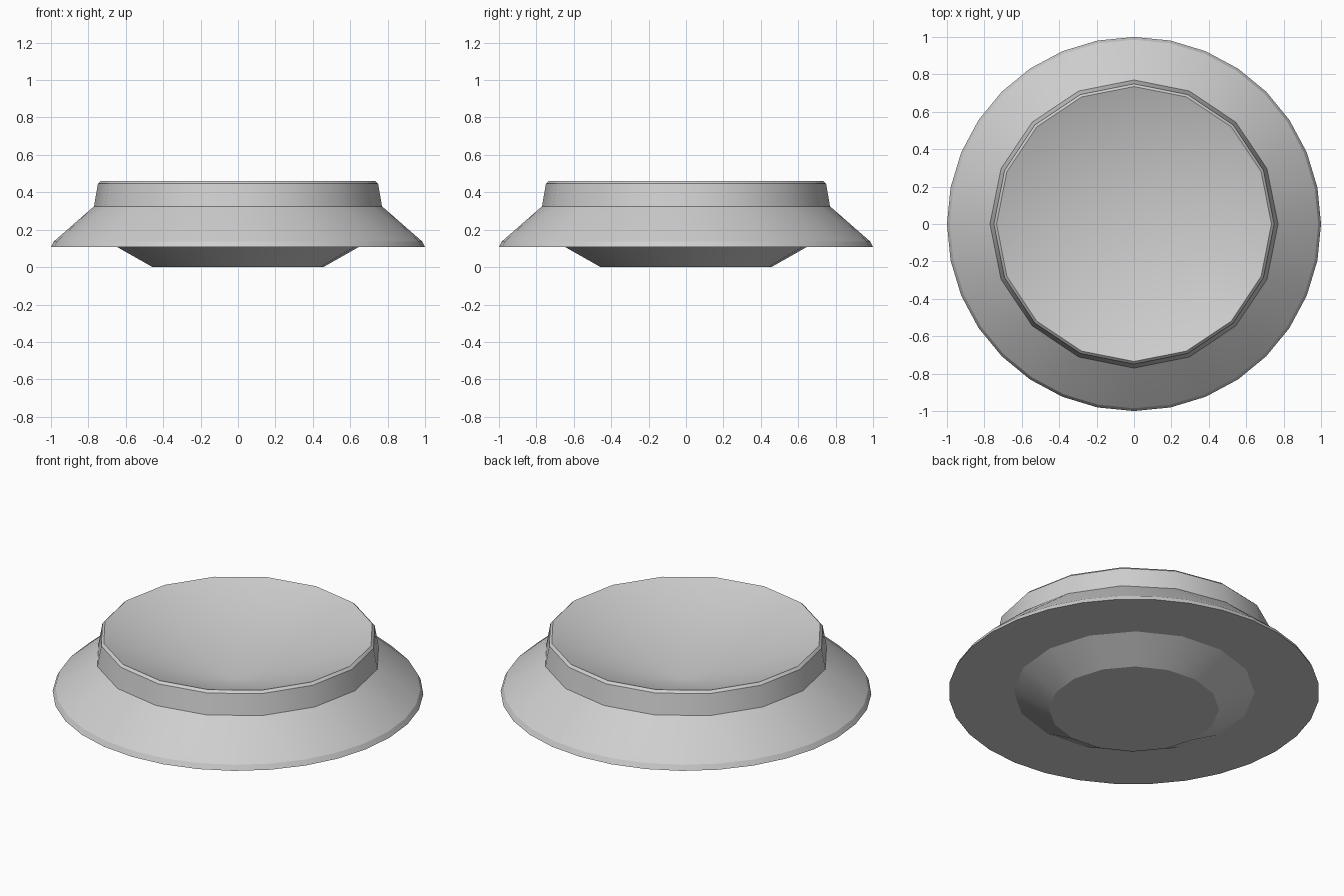
import bpy
import bmesh
import math

if "Cube" in bpy.data.objects:
    bpy.data.objects.remove(bpy.data.objects["Cube"])

grey = bpy.data.materials.new("light_grey")
grey.diffuse_color = (0.62, 0.62, 0.62, 1.0)
grey.use_nodes = True
grey.node_tree.nodes["Principled BSDF"].inputs["Base Color"].default_value = grey.diffuse_color


def ring(bm, sides, radius, z, turn=0.0):
    """Closed ring of vertices, optionally turned about z."""
    return [bm.verts.new((radius * math.cos(2 * math.pi * i / sides + turn),
                          radius * math.sin(2 * math.pi * i / sides + turn), z))
            for i in range(sides)]


def join_rings(bm, a, b):
    """Skin from ring a up to ring b; a may have twice as many sides as b."""
    n = len(b)
    for i in range(n):
        j = (i + 1) % n
        if len(a) == n:
            bm.faces.new((a[i], a[j], b[j], b[i]))
        else:
            left, mid, right = a[2 * i], a[2 * i + 1], a[(2 * i + 2) % len(a)]
            bm.faces.new((left, mid, b[i]))
            bm.faces.new((mid, b[j], b[i]))
            bm.faces.new((mid, right, b[j]))


def sharpen(bm, loop):
    """Keep a crisp crease along a ring."""
    for i, v in enumerate(loop):
        bm.edges.get((v, loop[(i + 1) % len(loop)])).smooth = False


def finish(bm, name):
    bmesh.ops.recalc_face_normals(bm, faces=bm.faces)
    for face in bm.faces:
        face.smooth = True
    mesh = bpy.data.meshes.new(name)
    bm.to_mesh(mesh)
    bm.free()
    mesh.materials.append(grey)
    obj = bpy.data.objects.new(name, mesh)
    bpy.context.collection.objects.link(obj)


# Sloped flange, raised collar with bevelled lip, and hollow dish
bm = bmesh.new()
rings = [ring(bm, 32, 1.0, 0.108), ring(bm, 32, 0.985, 0.137),
         ring(bm, 16, 0.77, 0.325), ring(bm, 16, 0.749, 0.446),
         ring(bm, 16, 0.735, 0.46)]
for lower, upper in zip(rings, rings[1:]):
    join_rings(bm, lower, upper)
lip = rings[-1]
centre = bm.verts.new((0, 0, 0.19))
for i in range(16):
    bm.faces.new((lip[i], lip[(i + 1) % 16], centre))
bm.faces.new(rings[0])
for loop in rings:
    sharpen(bm, loop)
finish(bm, "flange_and_dish")

# Tapered foot
bm = bmesh.new()
turn = math.radians(6)
bottom, top = ring(bm, 16, 0.459, 0.0, turn), ring(bm, 16, 0.651, 0.108, turn)
join_rings(bm, bottom, top)
bm.faces.new(bottom)
sharpen(bm, bottom)
finish(bm, "foot")
